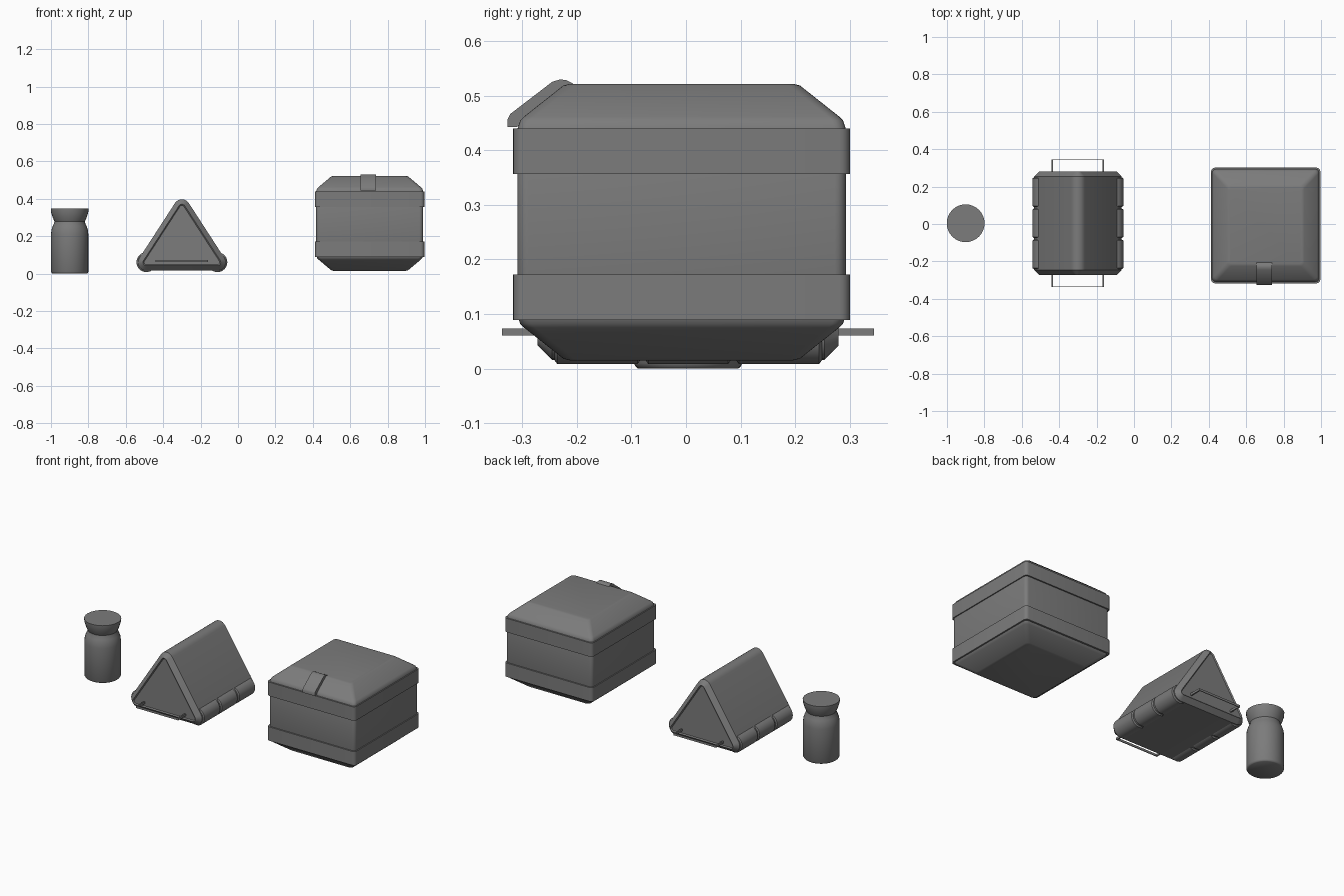
import bpy, bmesh, math
from mathutils import Vector

cube = bpy.data.objects.get("Cube")
if cube:
    bpy.data.objects.remove(cube)

grey = bpy.data.materials.new("mid grey")
grey.use_nodes = True
grey.diffuse_color = (0.2, 0.2, 0.2, 1)
grey.node_tree.nodes["Principled BSDF"].inputs["Base Color"].default_value = (0.2, 0.2, 0.2, 1)


def outline(centres, r, seg=5):
    """Convex counter-clockwise polygon grown by r, with round corners."""
    pts, n = [], len(centres)
    for i, (x, y) in enumerate(centres):
        px, py = centres[i - 1]
        nx, ny = centres[(i + 1) % n]
        a = math.atan2(y - py, x - px) - math.pi / 2
        turn = (math.atan2(ny - y, nx - x) - math.pi / 2 - a) % (2 * math.pi)
        for k in range(seg + 1):
            t = a + turn * k / seg
            pts.append((x + r * math.cos(t), y + r * math.sin(t)))
    return pts


def circle(r, n=32):
    return [(r * math.cos(2 * math.pi * k / n), r * math.sin(2 * math.pi * k / n)) for k in range(n)]


def loft(name, rings, origin, axis="z", angle=40):
    """Skin a stack of (height, outline) rings and cap both ends."""
    bm = bmesh.new()
    loops = []
    for h, pts in rings:
        co = [(u, v, h) if axis == "z" else (u, h, v) for u, v in pts]
        loops.append([bm.verts.new(Vector(c) + Vector(origin)) for c in co])
    for a, b in zip(loops, loops[1:]):
        for k in range(len(a)):
            j = (k + 1) % len(a)
            bm.faces.new((a[k], a[j], b[j], b[k]))
    bm.faces.new(loops[0])
    bm.faces.new(loops[-1])
    return finish(name, bm, angle)


def finish(name, bm, angle=40):
    bmesh.ops.recalc_face_normals(bm, faces=bm.faces)
    mesh = bpy.data.meshes.new(name)
    bm.to_mesh(mesh)
    bm.free()
    mesh.materials.append(grey)
    obj = bpy.data.objects.new(name, mesh)
    bpy.context.collection.objects.link(obj)
    bpy.ops.object.select_all(action="DESELECT")
    obj.select_set(True)
    bpy.context.view_layer.objects.active = obj
    bpy.ops.object.shade_smooth_by_angle(angle=math.radians(angle))
    return obj


def add_box(bm, centre, size):
    made = bmesh.ops.create_cube(bm, size=1)["verts"]
    bmesh.ops.scale(bm, vec=size, verts=made)
    bmesh.ops.translate(bm, vec=centre, verts=made)


# Jar with a flared lid
JAR = (-0.9, 0.004, 0)
body = [(0, 0.092), (0.003, 0.096), (0.01, 0.1), (0.21, 0.1), (0.235, 0.097),
        (0.255, 0.09), (0.27, 0.083), (0.28, 0.081)]
lid = [(0.275, 0.079), (0.283, 0.083), (0.3, 0.091), (0.33, 0.1), (0.347, 0.101)]
loft("jar_body", [(z, circle(r)) for z, r in body], JAR)
loft("jar_lid", [(z, circle(r)) for z, r in lid], JAR)

# Triangular case with chamfered ends and recessed end panels
CASE = (-0.3, 0.004, 0)
corners = [(-0.19, 0.06), (0.19, 0.06), (0, 0.353)]
half = [(0.27, 0.012), (0.276, 0.018), (0.25, 0.044)]
rings = [(-y, outline(corners, r, 8)) for y, r in half]
rings += [(y, outline(corners, r, 8)) for y, r in reversed(half)]
loft("triangular_case", rings, CASE, "y", 30)

# Rounded pads along the lower edges, split by narrow grooves
for side, label in ((-1, "right"), (1, "left")):
    for k, (y0, y1) in enumerate(((-0.245, -0.088), (-0.078, 0.078), (0.088, 0.245))):
        pad = [(y0, 0.046), (y0 + 0.005, 0.053), (y1 - 0.005, 0.053), (y1, 0.046)]
        loft(f"{label}_edge_pad_{k + 1}", [(y, circle(r)) for y, r in pad],
             (CASE[0] + side * 0.19, CASE[1], 0.061), "y", 30)

# Thin U-shaped handles on both ends
for s, label in ((-1, "front"), (1, "back")):
    bm = bmesh.new()
    for x in (-0.136, 0.136):
        add_box(bm, (CASE[0] + x, CASE[1] + s * 0.303, 0.067), (0.008, 0.075, 0.013))
    add_box(bm, (CASE[0], CASE[1] + s * 0.339, 0.067), (0.28, 0.004, 0.013))
    finish(f"{label}_handle", bm)

# Square chest with sloped lid and base
CHEST = (0.704, -0.008, 0)


def rect(hx, hy, r=0.02):
    x, y = hx - r, hy - r
    return outline([(-x, -y), (x, -y), (x, y), (-x, y)], r)


slope = [(0.522, 0.195, 0.205), (0.519, 0.206, 0.217), (0.462, 0.274, 0.289),
         (0.455, 0.281, 0.296), (0.44, 0.286, 0.301)]
rings = [(z, rect(x, y)) for z, x, y in slope]
rings += [(0.537 - z, rect(x, y)) for z, x, y in reversed(slope)]
loft("chest_body", rings, CHEST)

# Raised bands around the chest
for name, z0, z1 in (("lower_band", 0.089, 0.172), ("upper_band", 0.357, 0.44)):
    loft(name, [(z, rect(0.292, 0.309)) for z in (z0, z1)], CHEST)

# Latch folded over the front slope of the lid
latch = [(-0.327, 0.443), (-0.31, 0.443), (-0.3, 0.45), (-0.2, 0.515), (-0.208, 0.523),
         (-0.22, 0.529), (-0.231, 0.53), (-0.245, 0.526), (-0.322, 0.467), (-0.327, 0.457)]
bm = bmesh.new()
face = bm.faces.new([bm.verts.new((0.656, y, z)) for y, z in latch])
new = bmesh.ops.extrude_face_region(bm, geom=[face])["geom"]
bmesh.ops.translate(bm, vec=(0.082, 0, 0), verts=[g for g in new if isinstance(g, bmesh.types.BMVert)])
finish("chest_latch", bm, 30)
